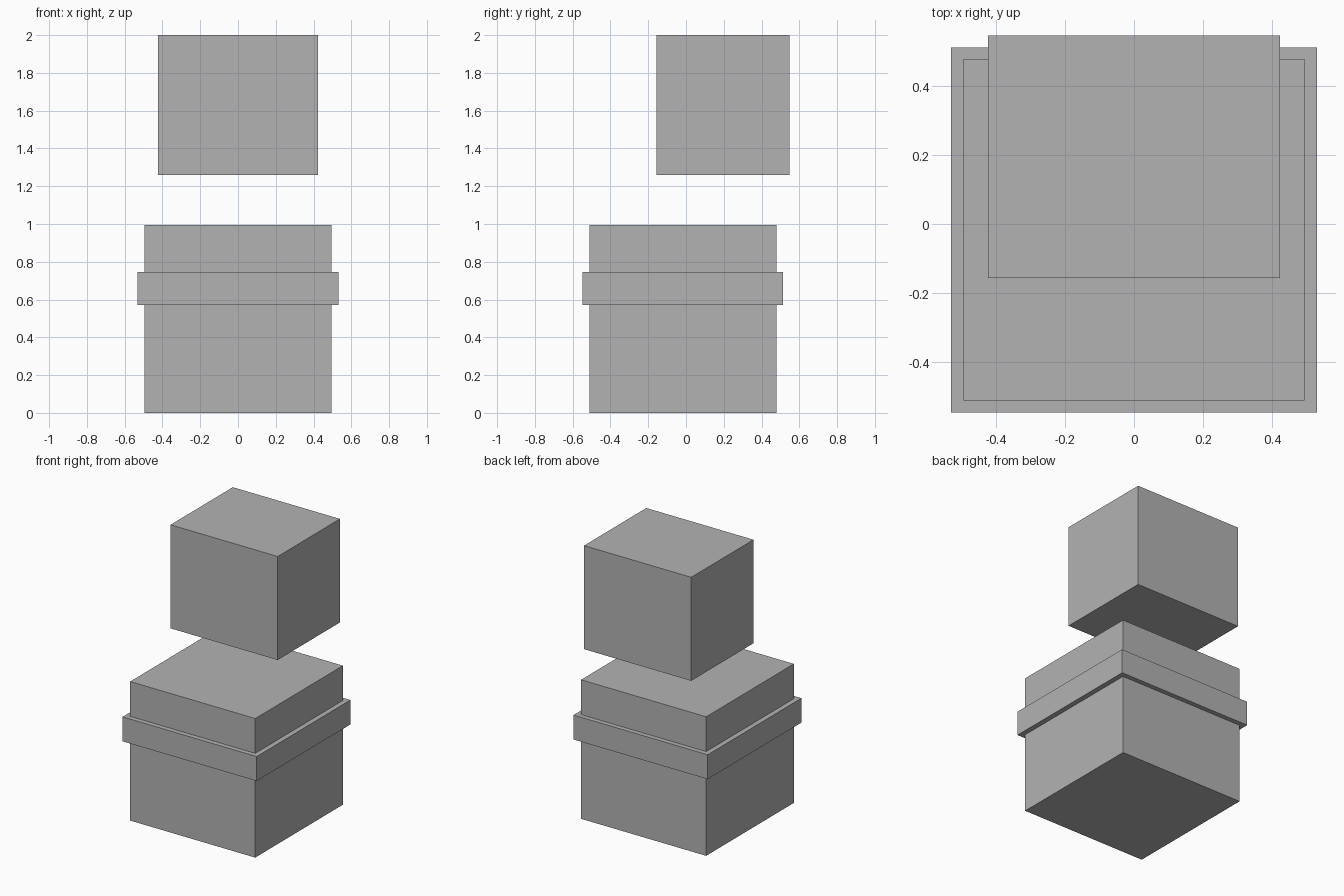
import bpy

if "Cube" in bpy.data.objects:
    bpy.data.objects.remove(bpy.data.objects["Cube"])

# One flat colour for every part
grey = bpy.data.materials.new("plain_grey")
grey.diffuse_color = (0.45, 0.45, 0.45, 1)
grey.use_nodes = True
grey.node_tree.nodes["Principled BSDF"].inputs["Base Color"].default_value = grey.diffuse_color


def box(name, low, high):
    """Add a box spanning two opposite corners."""
    centre = [(a + b) / 2 for a, b in zip(low, high)]
    bpy.ops.mesh.primitive_cube_add(size=1, location=centre)
    obj = bpy.context.object
    obj.name = name
    obj.scale = [b - a for a, b in zip(low, high)]
    bpy.ops.object.transform_apply(location=False, rotation=False, scale=True)
    obj.data.materials.append(grey)
    return obj


# Lower block
box("body", (-0.495, -0.512, 0), (0.495, 0.479, 0.995))
# Wider collar wrapped around the body
box("band", (-0.531, -0.547, 0.571), (0.531, 0.513, 0.746))
# Block floating above, set towards the back
box("floating_block", (-0.424, -0.157, 1.259), (0.424, 0.547, 2.0))
